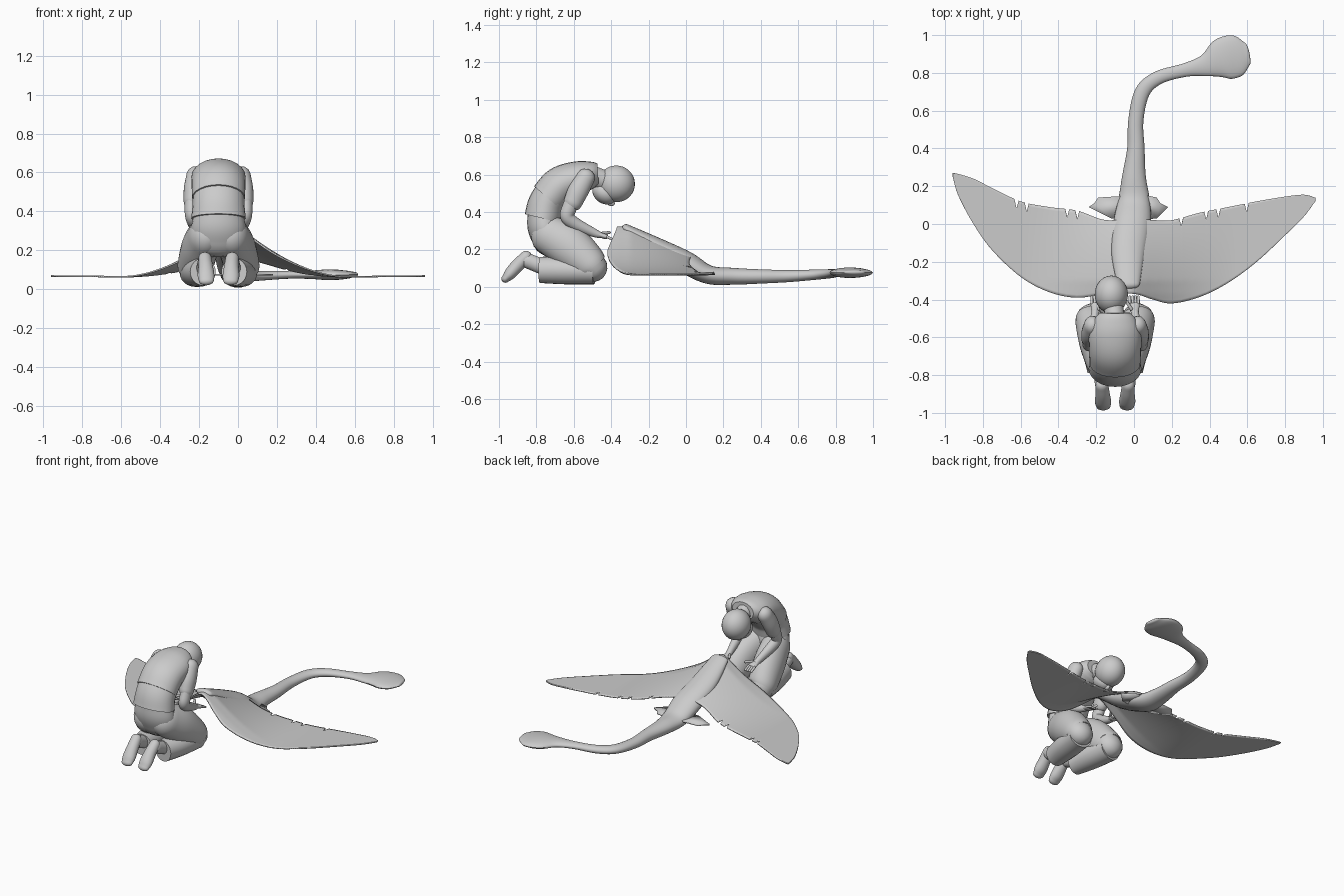
import bpy
import bmesh
import math
from mathutils import Vector

default_cube = bpy.data.objects.get("Cube")
if default_cube:
    bpy.data.objects.remove(default_cube, do_unlink=True)

clay = bpy.data.materials.new("clay_grey")
clay.use_nodes = True
clay_colour = (0.6, 0.6, 0.6, 1)
clay.diffuse_color = clay_colour
clay.node_tree.nodes["Principled BSDF"].inputs["Base Color"].default_value = clay_colour

parts = []
MIDDLE = -0.1  # centre line of the kneeling figure


def finish(name, bm):
    """Turn a bmesh into a named object."""
    bmesh.ops.recalc_face_normals(bm, faces=bm.faces)
    mesh = bpy.data.meshes.new(name)
    bm.to_mesh(mesh)
    bm.free()
    mesh.materials.append(clay)
    obj = bpy.data.objects.new(name, mesh)
    bpy.context.collection.objects.link(obj)
    parts.append(obj)
    return obj


def spline(points, steps):
    """Catmull-Rom samples through tuples of any length."""
    points = [Vector(p) for p in points]
    padded = [points[0] * 2 - points[1]] + points + [points[-1] * 2 - points[-2]]
    samples = []
    for a, b, c, d in zip(padded, padded[1:], padded[2:], padded[3:]):
        for i in range(steps):
            t = i / steps
            samples.append(b + (c - a) * (t / 2)
                           + (a * 2 - b * 5 + c * 4 - d) * (t * t / 2)
                           + (b * 3 - a - c * 3 + d) * (t ** 3 / 2))
    return samples + [points[-1]]


def loft(name, sections, level=False, rounded=True, sides=24, steps=6):
    """Tube through (x, y, z, half width, half depth) sections."""
    samples = spline(sections, steps)
    centres = [Vector(s[:3]) for s in samples]
    count = len(samples)
    rings = []
    for i, s in enumerate(samples):
        along = (centres[min(i + 1, count - 1)] - centres[max(i - 1, 0)]).normalized()
        if level:
            side = along.cross(Vector((0, 0, 1))).normalized()
        else:
            side = (Vector((1, 0, 0)) - along * along.x).normalized()
        rings.append((centres[i], along, side, side.cross(along), s[3], s[4]))
    if rounded:  # dome both ends
        def dome(ring, sign):
            c, a, u, v, w, d = ring
            angles = [math.radians(k) for k in (25, 50, 70, 85)]
            return [(c + a * sign * min(w, d) * math.sin(k), a, u, v,
                     w * math.cos(k), d * math.cos(k)) for k in angles]
        rings = dome(rings[0], -1)[::-1] + rings + dome(rings[-1], 1)
    bm = bmesh.new()
    loops = []
    for c, a, u, v, w, d in rings:
        turns = [math.tau * k / sides for k in range(sides)]
        loops.append([bm.verts.new(c + u * w * math.cos(t) + v * d * math.sin(t)) for t in turns])
    for low, high in zip(loops, loops[1:]):
        for k in range(sides):
            n = (k + 1) % sides
            bm.faces.new((low[k], low[n], high[n], high[k]))
    bm.faces.new(loops[0])
    bm.faces.new(loops[-1])
    return finish(name, bm)


def pair(name, sections, **options):
    """Mirrored limbs; x is measured outward from the figure's middle."""
    for side, sign in (("left", 1), ("right", -1)):
        loft(side + "_" + name, [(MIDDLE + sign * x, *rest) for x, *rest in sections], **options)


def ball(name, centre, radii, tilt=0):
    bm = bmesh.new()
    bmesh.ops.create_uvsphere(bm, u_segments=28, v_segments=18, radius=1)
    obj = finish(name, bm)
    obj.location, obj.scale, obj.rotation_euler.x = centre, radii, math.radians(tilt)


def thicken(obj, amount):
    shell = obj.modifiers.new("thickness", "SOLIDIFY")
    shell.thickness, shell.offset = amount, 0


# Draped wing sheet: high along the spine, flat towards the tips
def drape(x, y):
    ridge = min(0.28, 0.28 - 0.49 * (y + 0.3))
    ridge -= max(0, -0.37 - y) * 0.3
    reach = min(1, math.hypot(x + 0.02, 0.03) / 0.57)
    return 0.065 + max(0, ridge) * (1 - reach) ** 1.8 + 0.01 * max(0, abs(x) - 0.6)


# (x, leading edge y, trailing edge y)
wing_outline = [
    (-0.96, 0.25, 0.27), (-0.93, 0.15, 0.265), (-0.85, 0, 0.24), (-0.75, -0.14, 0.19),
    (-0.6, -0.28, 0.12), (-0.45, -0.36, 0.09), (-0.3, -0.39, 0.07), (-0.15, -0.37, 0.02),
    (0, -0.37, 0.03), (0.1, -0.4, 0.02), (0.2, -0.42, 0.02), (0.35, -0.385, 0.06),
    (0.5, -0.31, 0.09), (0.65, -0.2, 0.12), (0.8, -0.06, 0.145), (0.9, 0.04, 0.155),
    (0.96, 0.12, 0.14)]
slits = (-0.62, -0.57, -0.35, -0.3, 0.25, 0.38, 0.45, 0.6)
stations = spline(wing_outline, 14)
torn = {min(range(len(stations)), key=lambda i: abs(stations[i][0] - x)) for x in slits}
bm = bmesh.new()
rows = 28
columns = []
for i, (x, lead, trail) in enumerate(stations):
    if i in torn:
        trail -= 0.045
    ys = [lead + (trail - lead) * k / rows for k in range(rows + 1)]
    columns.append([bm.verts.new((x, y, drape(x, y))) for y in ys])
for a, b in zip(columns, columns[1:]):
    for k in range(rows):
        bm.faces.new((a[k], b[k], b[k + 1], a[k + 1]))
thicken(finish("wing_sheet", bm), 0.008)

# Body, tail and paddle
loft("body_and_tail", [
    (-0.03, -0.32, 0.31, 0.06, 0.025), (-0.03, -0.15, 0.21, 0.09, 0.05),
    (-0.01, 0, 0.13, 0.1, 0.06), (0, 0.12, 0.065, 0.085, 0.05),
    (0, 0.25, 0.056, 0.063, 0.045), (0.01, 0.4, 0.055, 0.046, 0.038),
    (0.01, 0.55, 0.057, 0.04, 0.032), (0.045, 0.7, 0.065, 0.04, 0.027),
    (0.13, 0.775, 0.07, 0.036, 0.024), (0.27, 0.815, 0.075, 0.036, 0.02),
    (0.38, 0.84, 0.075, 0.06, 0.022), (0.47, 0.875, 0.075, 0.11, 0.028),
    (0.55, 0.89, 0.075, 0.108, 0.022), (0.6, 0.9, 0.077, 0.06, 0.012)], level=True)

# Small hind fins
fins = {
    "left_hind_fin": [(0.03, 0.02), (0.12, 0.03), (0.18, 0.09), (0.14, 0.11), (0.12, 0.14), (0.03, 0.16)],
    "right_hind_fin": [(-0.03, 0.02), (-0.12, 0.03), (-0.24, 0.09), (-0.21, 0.11), (-0.19, 0.14), (-0.03, 0.15)]}
for name, outline in fins.items():
    bm = bmesh.new()
    bm.faces.new([bm.verts.new((x, y, 0.075)) for x, y in outline])
    thicken(finish(name, bm), 0.01)

# Torso in a two-piece top
loft("lower_shirt", [
    (MIDDLE, -0.765, 0.365, 0.14, 0.1), (MIDDLE, -0.745, 0.44, 0.133, 0.1),
    (MIDDLE, -0.7, 0.51, 0.133, 0.1)], rounded=False)
loft("upper_shirt", [
    (MIDDLE, -0.735, 0.47, 0.136, 0.103), (MIDDLE, -0.67, 0.54, 0.138, 0.104),
    (MIDDLE, -0.58, 0.58, 0.138, 0.092), (MIDDLE, -0.51, 0.597, 0.115, 0.074),
    (MIDDLE, -0.47, 0.6, 0.08, 0.058)], rounded=False)
loft("neck", [(MIDDLE, -0.52, 0.6, 0.055, 0.055), (MIDDLE - 0.01, -0.42, 0.56, 0.05, 0.055)])

# Bowed head
ball("skull", (-0.12, -0.373, 0.55), (0.088, 0.1, 0.098))
ball("jaw", (-0.12, -0.435, 0.5), (0.066, 0.07, 0.055), -35)
ball("nose", (-0.12, -0.4, 0.447), (0.013, 0.02, 0.016))

# Arms reaching forward
pair("sleeve", [(0.12, -0.535, 0.585, 0.045, 0.05), (0.132, -0.575, 0.515, 0.046, 0.055),
                (0.136, -0.605, 0.45, 0.043, 0.05)])
pair("arm", [(0.135, -0.57, 0.54, 0.035, 0.042), (0.14, -0.62, 0.43, 0.034, 0.04),
             (0.138, -0.635, 0.375, 0.033, 0.037), (0.125, -0.59, 0.335, 0.031, 0.034),
             (0.11, -0.5, 0.292, 0.022, 0.024), (0.105, -0.465, 0.278, 0.02, 0.018)])
pair("palm", [(0.105, -0.47, 0.28, 0.02, 0.014), (0.1, -0.43, 0.268, 0.03, 0.014)])
pair("thumb", [(0.085, -0.45, 0.285, 0.009, 0.009), (0.06, -0.41, 0.29, 0.008, 0.008)])
for finger in range(4):
    across = 0.078 + finger * 0.015
    pair("finger_" + str(finger + 1), [(across, -0.42, 0.266, 0.008, 0.008),
                                       (across, -0.385, 0.25, 0.007, 0.007)], sides=10)

# Folded legs and shoes
loft("hips", [(MIDDLE, -0.76, 0.39, 0.125, 0.088), (MIDDLE, -0.755, 0.32, 0.14, 0.092),
              (MIDDLE, -0.735, 0.25, 0.14, 0.085)])
pair("thigh", [(0.065, -0.735, 0.28, 0.088, 0.105), (0.095, -0.625, 0.215, 0.095, 0.117),
               (0.118, -0.52, 0.125, 0.092, 0.098), (0.12, -0.5, 0.105, 0.085, 0.08)])
pair("shin", [(0.12, -0.49, 0.085, 0.08, 0.072), (0.1, -0.64, 0.088, 0.08, 0.075),
              (0.08, -0.78, 0.09, 0.066, 0.07)], rounded=False)
pair("ankle", [(0.078, -0.75, 0.1, 0.038, 0.042), (0.072, -0.85, 0.14, 0.035, 0.04)])
pair("shoe", [(0.07, -0.855, 0.16, 0.034, 0.032), (0.066, -0.9, 0.115, 0.038, 0.035),
              (0.064, -0.94, 0.07, 0.043, 0.032), (0.062, -0.965, 0.043, 0.038, 0.022)])

# Smooth shading with sharp rims kept
bpy.ops.object.select_all(action="DESELECT")
for obj in parts:
    obj.select_set(True)
bpy.context.view_layer.objects.active = parts[0]
bpy.ops.object.shade_smooth_by_angle(angle=math.radians(40))
